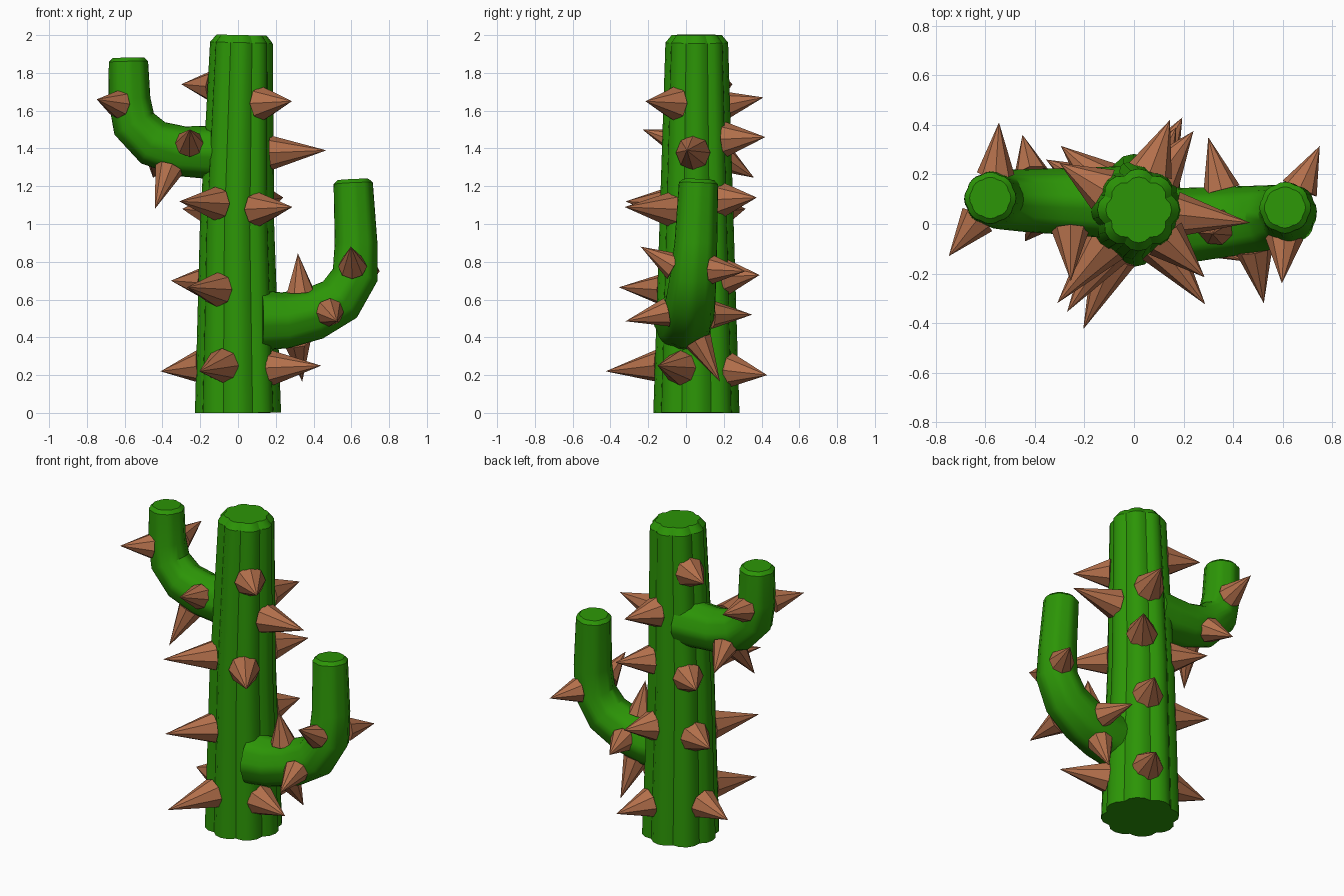
import bpy, bmesh, math
from mathutils import Vector

if "Cube" in bpy.data.objects:
    bpy.data.objects.remove(bpy.data.objects["Cube"])


def material(name, color):
    m = bpy.data.materials.new(name)
    m.diffuse_color = color
    m.use_nodes = True
    m.node_tree.nodes["Principled BSDF"].inputs["Base Color"].default_value = m.diffuse_color
    return m


GREEN = material("cactus_green", (0.025, 0.3, 0.002, 1))
BROWN = material("spine_brown", (0.45, 0.16, 0.07, 1))


def finish(name, bm, mat):
    bmesh.ops.recalc_face_normals(bm, faces=bm.faces)
    mesh = bpy.data.meshes.new(name)
    bm.to_mesh(mesh)
    bm.free()
    ob = bpy.data.objects.new(name, mesh)
    bpy.context.collection.objects.link(ob)
    mesh.materials.append(mat)
    return ob


def ribbed_stem(name, xz, y0, y1, r0, r1, depth, bevel, ribs=8):
    """Sweep a tapering section of rounded ribs along (x, z) points, with a bevelled tip.
    Returns a function giving axis point and radius at a path position."""
    last = len(xz) - 1
    pts = [Vector((x, y0 + (y1 - y0) * i / last, z)) for i, (x, z) in enumerate(xz)]
    radii = [r0 + (r1 - r0) * i / last for i in range(last + 1)]
    rim = (pts[-1] - pts[-2]).normalized()
    sections = list(zip(pts, radii)) + [(pts[-1] + rim * bevel, r1 * 0.8)]
    bm = bmesh.new()
    rings = []
    for i, (p, radius) in enumerate(sections):
        t = (sections[min(i + 1, last + 1)][0] - sections[max(i - 1, 0)][0]).normalized()
        v = t.cross(Vector((0, 1, 0))).normalized()
        u = v.cross(t)
        ring = []
        for k in range(ribs * 4):
            a = 2 * math.pi * k / (ribs * 4)
            dip = (0, 0.22, 1, 0.22)[k % 4]
            r = radius * (1 - depth * dip)
            ring.append(bm.verts.new(p + (u * math.cos(a) + v * math.sin(a)) * r))
        rings.append(ring)
    for a, b in zip(rings, rings[1:]):
        for k in range(len(a)):
            n = (k + 1) % len(a)
            bm.faces.new((a[k], a[n], b[n], b[k]))
    bm.faces.new(rings[0])
    bm.faces.new(rings[-1])
    ob = finish(name, bm, GREEN)
    bpy.ops.object.select_all(action='DESELECT')
    ob.select_set(True)
    bpy.context.view_layer.objects.active = ob
    bpy.ops.object.shade_smooth_by_angle(angle=math.radians(30))

    def at(s):
        i = min(int(s), last - 1)
        return pts[i].lerp(pts[i + 1], s - i), radii[i] + (radii[i + 1] - radii[i]) * (s - i)
    return at


def spine(name, axis_point, stem_radius, tip, radius):
    """Flat eight-sided cone whose base sits on the stem's skin."""
    tip = Vector(tip)
    d = (tip - axis_point).normalized()
    base = axis_point + d * stem_radius * 0.93
    bm = bmesh.new()
    bmesh.ops.create_cone(bm, cap_ends=True, segments=8, radius1=radius, radius2=0,
                          depth=(tip - base).length)
    ob = finish(name, bm, BROWN)
    ob.location = (base + tip) / 2
    ob.rotation_euler = d.to_track_quat('Z', 'Y').to_euler()


# Trunk and two bent arms
TOP = 1.96
trunk = ribbed_stem("trunk", [(0, 0), (-.005, TOP / 2), (.018, TOP)],
                    .055, .057, .228, .166, .11, .04)
right = ribbed_stem("right_arm", [(.12, .49), (.25, .49), (.40, .525), (.54, .60),
                                  (.62, .73), (.625, .9), (.61, 1.215)],
                    -.015, .066, .158, .104, .05, .02)
left = ribbed_stem("left_arm", [(-.06, 1.38), (-.16, 1.38), (-.30, 1.385), (-.45, 1.43),
                                (-.55, 1.53), (-.575, 1.66), (-.58, 1.86)],
                   .085, .105, .148, .104, .05, .02)

# Trunk spines, by tip position; they leave the trunk almost level
TRUNK_TIPS = [(-.30, .245, 1.74), (.285, -.215, 1.65), (.468, .005, 1.39), (.145, .42, 1.46),
              (.24, .375, 1.14), (-.295, .315, 1.08), (-.31, -.32, 1.12), (.288, -.325, 1.09),
              (-.27, -.355, .665), (-.355, .26, .70), (.17, .39, .73), (-.205, -.425, .22),
              (-.41, .16, .22), (.44, -.15, .25), (.195, .43, .20)]
for i, tip in enumerate(TRUNK_TIPS, 1):
    point, r = trunk(tip[2] * 2 / TOP)
    point.z += 0.05 if tip[2] < 0.24 else -0.02
    spine(f"trunk_spine_{i}", point, r, tip, .092)

# Arm spines: position along the arm, tip
for i, (s, tip) in enumerate([(1.6, (.317, -.04, .845)), (2.45, (.524, -.32, .485)),
                              (3.9, (.597, -.24, .88)), (1.3, (.34, .18, .165)),
                              (1.9, (.30, .35, .52)), (4.2, (.75, .315, .75))], 1):
    spine(f"right_arm_spine_{i}", *right(s), tip, .076)
for i, (s, tip) in enumerate([(1.7, (-.255, -.23, 1.5)), (2.2, (-.44, -.07, 1.08)),
                              (4.7, (-.748, -.13, 1.66)), (4.6, (-.545, .41, 1.67)),
                              (2.6, (-.45, .36, 1.245))], 1):
    spine(f"left_arm_spine_{i}", *left(s), tip, .076)
